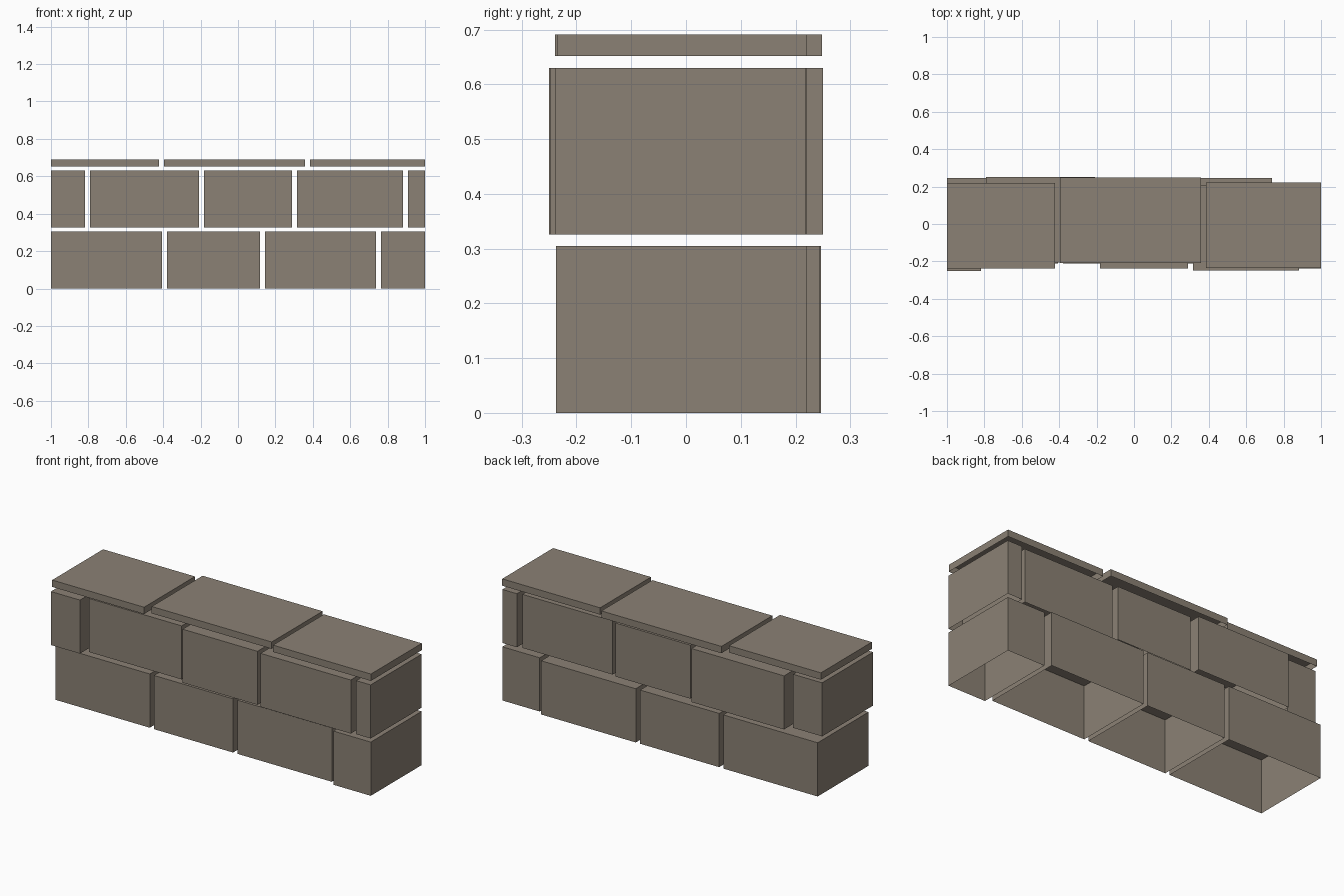
import bpy
import bmesh
from mathutils import Matrix, Vector

default = bpy.data.objects.get("Cube")
if default:
    bpy.data.objects.remove(default, do_unlink=True)

JOINT = 0.027   # mortar gap between neighbouring stones
DEPTH = 0.457   # every stone has the same depth

stone = bpy.data.materials.new("grey_brown_stone")
stone.use_nodes = True
colour = (0.258, 0.22, 0.176, 1)
stone.diffuse_color = colour
stone.node_tree.nodes["Principled BSDF"].inputs["Base Color"].default_value = colour


def add_stone(name, low, high):
    """A hollow block with its hidden underside left open."""
    low, high = Vector(low), Vector(high)
    bm = bmesh.new()
    place = Matrix.Translation((low + high) / 2) @ Matrix.Diagonal((*(high - low), 1))
    bmesh.ops.create_cube(bm, size=1, matrix=place)
    bm.normal_update()
    under = [f for f in bm.faces if f.normal.z < -0.5]
    bmesh.ops.delete(bm, geom=under, context='FACES_ONLY')
    mesh = bpy.data.meshes.new(name)
    bm.to_mesh(mesh)
    bm.free()
    mesh.materials.append(stone)
    bpy.context.collection.objects.link(bpy.data.objects.new(name, mesh))


def add_course(name, bottom, top, stones):
    """Lay a row from -x to +x; each stone is (end x, front y)."""
    start = -1.0
    for i, (end, front) in enumerate(stones, 1):
        add_stone(f"{name}_{i}", (start, front, bottom), (end, front + DEPTH, top))
        start = end + JOINT


# Two staggered courses of blocks, then the flat coping slabs
add_course("lower_block", 0, 0.305,
           [(-0.407, -0.21), (0.117, -0.212), (0.738, -0.212), (1, -0.237)])
add_course("upper_block", 0.326, 0.63,
           [(-0.818, -0.25), (-0.209, -0.207), (0.288, -0.237),
            (0.882, -0.248), (1, -0.238)])
add_course("coping_slab", 0.652, 0.691,
           [(-0.423, -0.239), (0.358, -0.209), (1, -0.236)])
